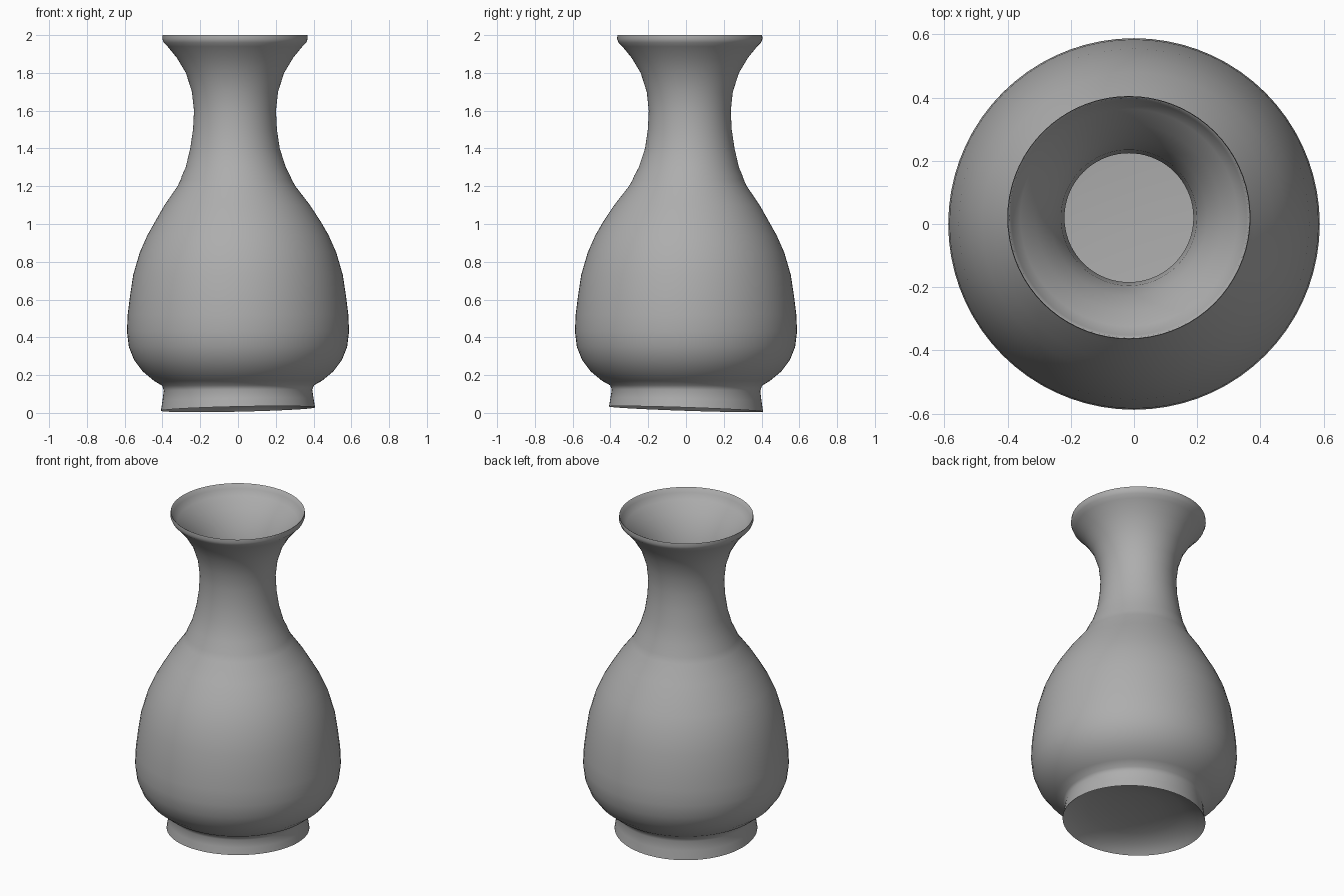
import bpy, bmesh, math

cube = bpy.data.objects.get("Cube")
if cube:
    bpy.data.objects.remove(cube, do_unlink=True)

SEGMENTS = 72
WALL = 0.013
GREY = (0.42, 0.42, 0.42, 1)

clay = bpy.data.materials.new("plain_grey_clay")
clay.use_nodes = True
clay.diffuse_color = GREY
clay.node_tree.nodes["Principled BSDF"].inputs["Base Color"].default_value = GREY

# Outer silhouette as (radius, height), from foot to lip
FOOT = [(0.408, 0.02), (0.4, 0.07), (0.393, 0.12), (0.402, 0.145)]
BODY = [(0.445, 0.17), (0.505, 0.22), (0.55, 0.28), (0.578, 0.35), (0.588, 0.43),
        (0.584, 0.52), (0.573, 0.61), (0.555, 0.73), (0.52, 0.85), (0.48, 0.94),
        (0.44, 1.01), (0.385, 1.1), (0.312, 1.2)]
NECK = [(0.294, 1.235), (0.287, 1.255), (0.265, 1.3), (0.237, 1.4), (0.222, 1.5),
        (0.217, 1.6), (0.228, 1.7), (0.26, 1.8), (0.308, 1.88), (0.357, 1.94)]
LIP = [(0.377, 1.96), (0.385, 1.98), (0.383, 2.0)]
INNER_LIP = [(0.379, 1.998), (0.372, 1.97)]
UNDERSIDE = [(0, 0.115), (0.15, 0.11), (0.27, 0.092), (0.35, 0.065), (0.392, 0.035)]
FLOOR = [(0.36, 0.15), (0.2, 0.135), (0, 0.13)]


def place(r, z, a):
    """Put a profile point in space, with the hand-made lean and tilted foot."""
    lean = min(max((z - 1.0) / 0.4, 0), 1)
    x = r * math.cos(a) - 0.016 * lean
    y = r * math.sin(a) + 0.02 * lean
    tilt = max(0, 1 - z / 0.16)
    return x, y, z + tilt * (0.025 * x - 0.038 * y)


def lathe(name, profile):
    bm = bmesh.new()
    rings = []
    for r, z in profile:
        if r == 0:
            rings.append([bm.verts.new(place(0, z, 0))])
        else:
            rings.append([bm.verts.new(place(r, z, math.tau * i / SEGMENTS))
                          for i in range(SEGMENTS)])
    for low, high in zip(rings, rings[1:]):
        for i in range(SEGMENTS):
            j = (i + 1) % SEGMENTS
            corners = [low[i % len(low)], low[j % len(low)],
                       high[j % len(high)], high[i % len(high)]]
            bm.faces.new(list(dict.fromkeys(corners)))
    bmesh.ops.recalc_face_normals(bm, faces=bm.faces)
    mesh = bpy.data.meshes.new(name)
    bm.to_mesh(mesh)
    bm.free()
    mesh.materials.append(clay)
    obj = bpy.data.objects.new(name, mesh)
    bpy.context.collection.objects.link(obj)
    bpy.ops.object.select_all(action="DESELECT")
    obj.select_set(True)
    bpy.context.view_layer.objects.active = obj
    bpy.ops.object.shade_smooth_by_angle(angle=math.radians(50))


# Thin-walled vessel: hollow underside, outer wall, lip, inner wall, floor
outer = FOOT + BODY + NECK + LIP
inner = INNER_LIP + [(r - WALL, z) for r, z in reversed(BODY + NECK)]
lathe("vase", UNDERSIDE + outer + inner + FLOOR)
